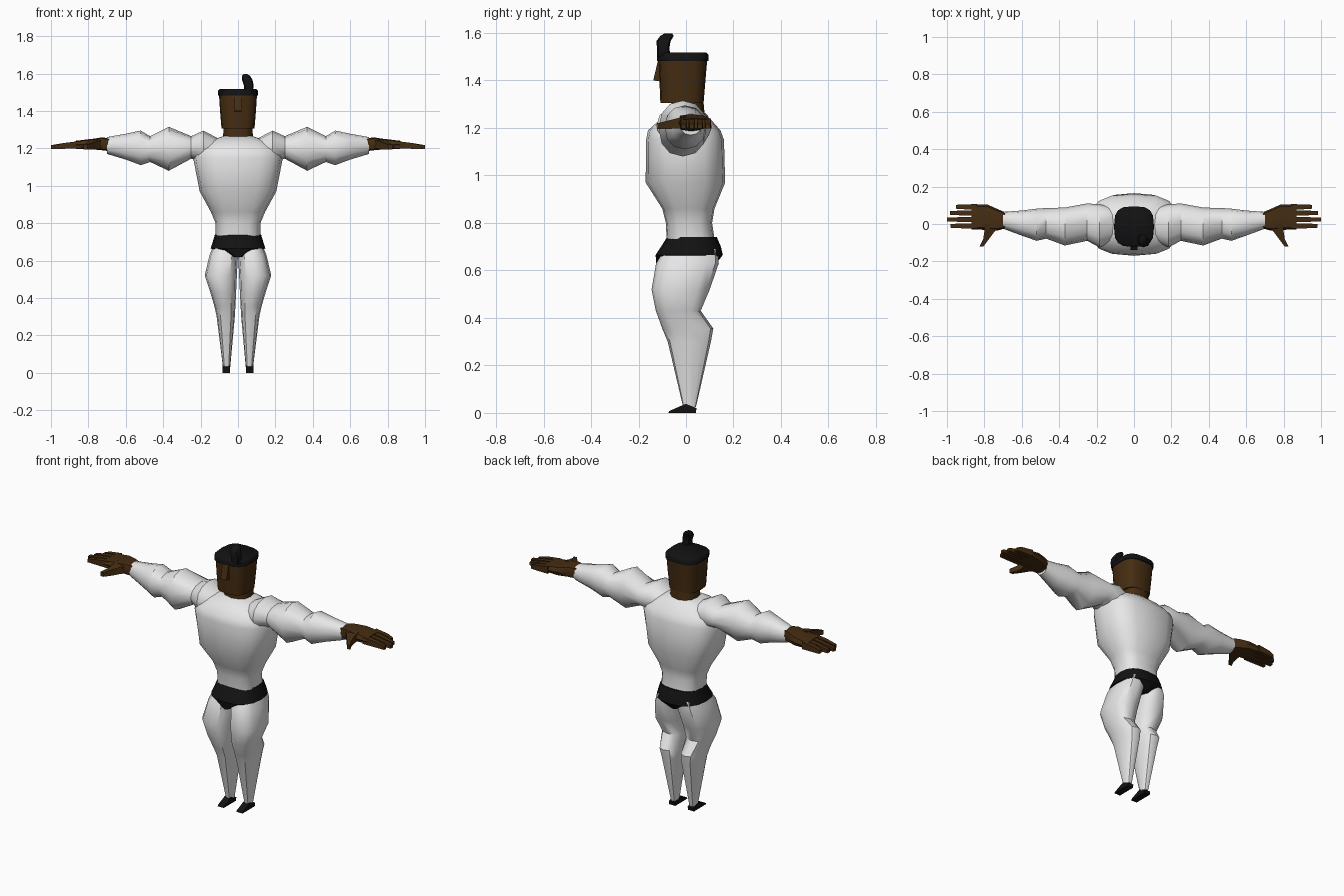
import bpy, bmesh, math
from mathutils import Vector


def material(name, rgb):
    m = bpy.data.materials.new(name)
    m.diffuse_color = (*rgb, 1)
    return m


WHITE = material("white", (0.8, 0.8, 0.8))
BROWN = material("dark brown", (0.06, 0.026, 0.006))
BLACK = material("black", (0.006, 0.006, 0.006))


def ring(axis, pos, a0, a1, b0, b1, n, power):
    """Rounded section between limits a0..a1 and b0..b1; power 0 is a box."""
    pts = []
    for i in range(n):
        t = 2 * math.pi * (i + (0.5 if power == 0 else 0)) / n
        c, s = math.cos(t), math.sin(t)
        c = 0 if abs(c) < 1e-6 else math.copysign(abs(c) ** power, c)
        s = 0 if abs(s) < 1e-6 else math.copysign(abs(s) ** power, s)
        a = (a0 + a1) / 2 + c * (a1 - a0) / 2
        b = (b0 + b1) / 2 + s * (b1 - b0) / 2
        pts.append(Vector({"x": (pos, a, b), "y": (a, pos, b), "z": (a, b, pos)}[axis]))
    return pts


def loft(name, mat, axis, sections, n=12, power=0.8, mirror=False, angle=40):
    """Skin a list of sections (pos, a0, a1, b0, b1) and cap both ends."""
    bm = bmesh.new()
    rows = [[bm.verts.new(p) for p in ring(axis, *s, n, power)] for s in sections]
    for r, q in zip(rows, rows[1:]):
        for i in range(n):
            j = (i + 1) % n
            bm.faces.new((r[i], r[j], q[j], q[i]))
    bm.faces.new(rows[0])
    bm.faces.new(rows[-1])
    return finish(name, bm, mat, mirror, angle)


def finish(name, bm, mat, mirror=False, angle=40):
    bmesh.ops.recalc_face_normals(bm, faces=bm.faces)
    me = bpy.data.meshes.new(name)
    bm.to_mesh(me)
    bm.free()
    me.materials.append(mat)
    me.shade_smooth()
    me.set_sharp_from_angle(angle=math.radians(angle))
    ob = bpy.data.objects.new(name, me)
    bpy.context.collection.objects.link(ob)
    if mirror:
        ob.modifiers.new("mirror", "MIRROR").use_mirror_merge = False
    return ob


def wedge(name, mat, profile, x0, x1, top_in=0.0, mirror=False):
    """Extrude a (y, z) side profile between x0 and x1."""
    bm = bmesh.new()
    left = [bm.verts.new((x0, y, z)) for y, z in profile]
    right = [bm.verts.new((x1, y, z)) for y, z in profile]
    n = len(profile)
    bm.faces.new(left)
    bm.faces.new(right)
    for i in range(n):
        j = (i + 1) % n
        bm.faces.new((left[i], left[j], right[j], right[i]))
    return finish(name, bm, mat, mirror, 20)


# Torso
loft("torso", WHITE, "z", [
    (0.70, -0.12, 0.12, -0.08, 0.125),
    (0.80, -0.12, 0.12, -0.085, 0.11),
    (0.86, -0.145, 0.145, -0.10, 0.12),
    (0.97, -0.205, 0.205, -0.17, 0.165),
    (1.15, -0.24, 0.24, -0.168, 0.16),
    (1.19, -0.225, 0.225, -0.16, 0.145),
    (1.235, -0.17, 0.17, -0.11, 0.105),
    (1.265, -0.08, 0.08, -0.06, 0.07)], n=16, power=0.72)

# Briefs
loft("briefs", BLACK, "z", [
    (0.74, -0.123, 0.123, -0.08, 0.13),
    (0.70, -0.135, 0.135, -0.105, 0.147),
    (0.665, -0.146, 0.146, -0.128, 0.155),
    (0.62, -0.03, 0.03, -0.125, 0.12)], n=16, power=0.8)

# Legs
loft("leg", WHITE, "z", [
    (0.69, 0.0, 0.128, -0.09, 0.135),
    (0.63, 0.0, 0.152, -0.126, 0.138),
    (0.52, 0.006, 0.178, -0.145, 0.10),
    (0.43, 0.01, 0.148, -0.127, 0.062),
    (0.355, 0.014, 0.126, -0.10, 0.115),
    (0.30, 0.017, 0.114, -0.077, 0.105),
    (0.025, 0.042, 0.080, -0.012, 0.042)], mirror=True)

# Pointed shoes
wedge("shoe", BLACK, [(-0.075, 0), (0.042, 0), (0.044, 0.02), (0.0, 0.038),
                      (-0.02, 0.03), (-0.07, 0.008)], 0.042, 0.082, mirror=True)

# Arms
loft("arm", WHITE, "x", [
    (0.10, -0.09, 0.09, 1.12, 1.25),
    (0.185, -0.125, 0.105, 1.12, 1.295),
    (0.25, -0.09, 0.11, 1.145, 1.265),
    (0.37, -0.115, 0.088, 1.08, 1.315),
    (0.47, -0.078, 0.085, 1.127, 1.265),
    (0.52, -0.09, 0.082, 1.11, 1.295),
    (0.60, -0.062, 0.072, 1.14, 1.278),
    (0.70, -0.025, 0.065, 1.17, 1.26)], power=0.9, mirror=True)

# Hands: palm, four fingers, thumb
loft("palm", BROWN, "x", [
    (0.69, -0.024, 0.063, 1.185, 1.255),
    (0.73, -0.035, 0.08, 1.19, 1.258),
    (0.785, -0.032, 0.105, 1.195, 1.25),
    (0.87, -0.028, 0.105, 1.198, 1.24)], n=8, power=0.55, mirror=True)
for name, y, tip in (("index", -0.010, 0.98), ("middle", 0.024, 1.0),
                     ("ring", 0.059, 0.985), ("little", 0.092, 0.953)):
    loft(name + "_finger", BROWN, "x", [
        (0.84, y - 0.014, y + 0.014, 1.198, 1.24),
        (0.92, y - 0.013, y + 0.013, 1.198, 1.23),
        (tip, y - 0.010, y + 0.010, 1.197, 1.217)], n=4, power=0, mirror=True)
loft("thumb", BROWN, "y", [
    (0.0, 0.70, 0.80, 1.20, 1.25),
    (-0.04, 0.745, 0.80, 1.198, 1.24),
    (-0.08, 0.775, 0.806, 1.195, 1.23),
    (-0.12, 0.805, 0.826, 1.195, 1.22)], n=4, power=0, mirror=True)

# Neck and head
loft("neck", BROWN, "z", [
    (1.24, -0.082, 0.082, -0.065, 0.08),
    (1.33, -0.075, 0.075, -0.06, 0.072)], n=12)
loft("head", BROWN, "z", [
    (1.305, -0.088, 0.088, -0.108, 0.074),
    (1.40, -0.096, 0.096, -0.112, 0.082),
    (1.495, -0.102, 0.102, -0.116, 0.09)], n=16, power=0.65)

# Nose
wedge("nose", BROWN, [(-0.10, 1.485), (-0.118, 1.485), (-0.138, 1.40), (-0.10, 1.395)],
      -0.02, 0.02)

# Hair cap and curled tuft
loft("hair_cap", BLACK, "z", [
    (1.482, -0.106, 0.106, -0.122, 0.094),
    (1.508, -0.107, 0.107, -0.123, 0.095),
    (1.517, -0.098, 0.098, -0.114, 0.087)], n=16, power=0.65, angle=50)
loft("hair_tuft", BLACK, "z", [
    (1.50, 0.03, 0.078, -0.122, -0.065),
    (1.535, 0.032, 0.084, -0.122, -0.07),
    (1.565, 0.022, 0.078, -0.125, -0.065),
    (1.588, 0.022, 0.064, -0.108, -0.052),
    (1.597, 0.030, 0.048, -0.092, -0.058)], n=8, power=0.8)
